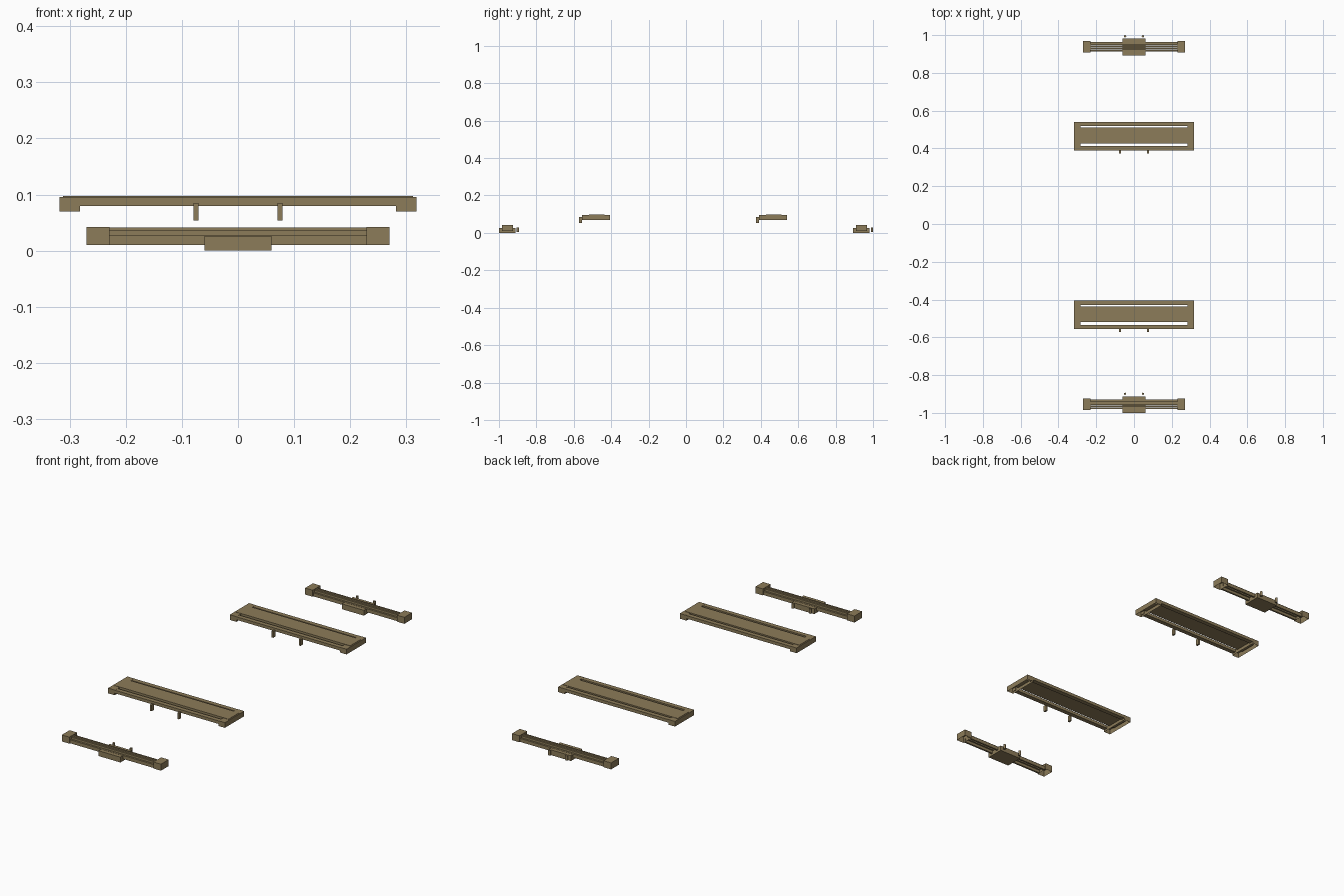
import bpy
import bmesh

cube = bpy.data.objects.get("Cube")
if cube:
    bpy.data.objects.remove(cube, do_unlink=True)

brown = bpy.data.materials.new("weathered_brown")
brown.use_nodes = True
brown.diffuse_color = (0.265, 0.2, 0.1, 1)
brown.node_tree.nodes["Principled BSDF"].inputs["Base Color"].default_value = (0.265, 0.2, 0.1, 1)


def finish(bm, name):
    bmesh.ops.recalc_face_normals(bm, faces=bm.faces)
    mesh = bpy.data.meshes.new(name)
    bm.to_mesh(mesh)
    bm.free()
    mesh.materials.append(brown)
    obj = bpy.data.objects.new(name, mesh)
    bpy.context.collection.objects.link(obj)
    return obj


def box(name, x, y, z, open_bottom=False):
    """Box spanning the (min, max) pairs x, y and z."""
    bm = bmesh.new()
    bmesh.ops.create_cube(bm, size=1)
    for v in bm.verts:
        v.co = [(lo + hi) / 2 + c * (hi - lo) for c, (lo, hi) in zip(v.co, (x, y, z))]
    if open_bottom:
        low = [f for f in bm.faces if f.normal.z < -0.5]
        bmesh.ops.delete(bm, geom=low, context='FACES_ONLY')
    return finish(bm, name)


def peg(name, x, y, z, radius):
    bm = bmesh.new()
    bmesh.ops.create_cone(bm, cap_ends=True, segments=12, radius1=radius,
                          radius2=radius, depth=z[1] - z[0])
    bmesh.ops.translate(bm, verts=bm.verts, vec=(x, y, sum(z) / 2))
    finish(bm, name)


def mirrored(lo, hi, side):
    return (lo, hi) if side > 0 else (-hi, -lo)


def around(c, span):
    return (c + span[0], c + span[1])


# Wide panels: centre board, two rails, end caps and hanging tabs
def wide_panel(label, cy):
    box(label + "_board", (-0.312, 0.312), around(cy, (-0.038, 0.045)), (0.086, 0.097))
    box(label + "_rear_rail", (-0.285, 0.285), around(cy, (0.053, 0.075)), (0.08, 0.095))
    box(label + "_front_rail", (-0.285, 0.285), around(cy, (-0.075, -0.053)), (0.08, 0.095))
    for side, word in ((1, "left"), (-1, "right")):
        box(f"{label}_{word}_end", mirrored(0.282, 0.318, side),
            around(cy, (-0.075, 0.075)), (0.07, 0.0955), open_bottom=True)
        box(f"{label}_{word}_tab", mirrored(0.07, 0.079, side),
            around(cy, (-0.091, -0.074)), (0.054, 0.085))


# Slim bars: stepped rails, end blocks, centre block and round pegs
def slim_bar(label, cy):
    box(label + "_centre_block", (-0.06, 0.06), around(cy, (-0.045, 0.043)), (0, 0.026))
    box(label + "_ridge", (-0.23, 0.23), around(cy, (-0.004, 0.004)), (0.031, 0.041))
    for side, word in ((1, "rear"), (-1, "front")):
        box(f"{label}_{word}_low_rail", (-0.23, 0.23),
            around(cy, mirrored(0.016, 0.025, side)), (0.01, 0.027))
        box(f"{label}_{word}_high_rail", (-0.23, 0.23),
            around(cy, mirrored(0.006, 0.014, side)), (0.022, 0.036))
    for side, word in ((1, "left"), (-1, "right")):
        box(f"{label}_{word}_end", mirrored(0.229, 0.27, side),
            around(cy, (-0.03, 0.03)), (0.01, 0.042), open_bottom=True)
        peg(f"{label}_{word}_peg", side * 0.047, cy + 0.056, (0.006, 0.03), 0.006)


for label, panel_y, bar_y in (("front", -0.481, -0.955), ("rear", 0.465, 0.938)):
    wide_panel(label + "_panel", panel_y)
    slim_bar(label + "_bar", bar_y)
